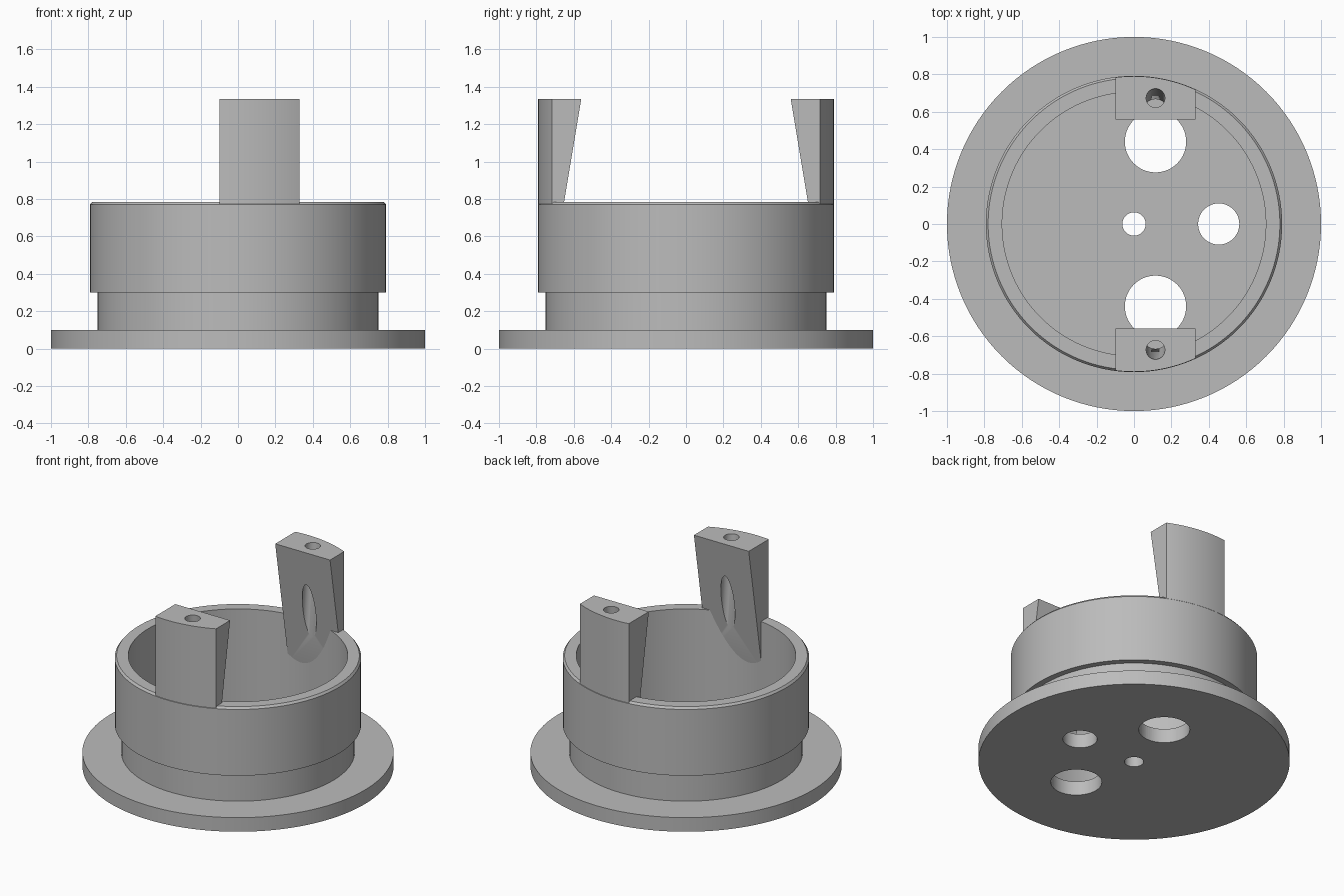
import bpy
import bmesh
import math
from mathutils import Matrix, Vector

cube = bpy.data.objects.get("Cube")
if cube:
    bpy.data.objects.remove(cube, do_unlink=True)

grey = bpy.data.materials.new("plain grey")
grey.use_nodes = True
colour = (0.5, 0.5, 0.5, 1)
grey.diffuse_color = colour
grey.node_tree.nodes["Principled BSDF"].inputs["Base Color"].default_value = colour


def finish(name, bm):
    bmesh.ops.recalc_face_normals(bm, faces=bm.faces)
    mesh = bpy.data.meshes.new(name)
    bm.to_mesh(mesh)
    bm.free()
    mesh.materials.append(grey)
    obj = bpy.data.objects.new(name, mesh)
    bpy.context.collection.objects.link(obj)
    return obj


def cylinder(name, radius, depth, centre, tilt=0, sides=64):
    bm = bmesh.new()
    matrix = Matrix.Translation(centre) @ Matrix.Rotation(tilt, 4, "X")
    bmesh.ops.create_cone(bm, cap_ends=True, segments=sides, radius1=radius,
                          radius2=radius, depth=depth, matrix=matrix)
    return finish(name, bm)


def activate(obj):
    bpy.ops.object.select_all(action="DESELECT")
    obj.select_set(True)
    bpy.context.view_layer.objects.active = obj


def boolean(obj, tool, operation):
    activate(obj)
    mod = obj.modifiers.new("cut", "BOOLEAN")
    mod.operation = operation
    mod.solver = "EXACT"
    mod.object = tool
    bpy.ops.object.modifier_apply(modifier=mod.name)
    bpy.data.objects.remove(tool, do_unlink=True)


def smooth(obj):
    activate(obj)
    bpy.ops.object.shade_smooth_by_angle(angle=math.radians(25))


# Flanged cup: one revolved profile with a neck groove and chamfered rim
profile = [(0, 0), (1, 0), (1, 0.1), (0.75, 0.1), (0.75, 0.3), (0.792, 0.3),
           (0.792, 0.77), (0.78, 0.785), (0.705, 0.785), (0.705, 0.1), (0, 0.1)]
bm = bmesh.new()
verts = [bm.verts.new((r, 0, z)) for r, z in profile]
edges = [bm.edges.new(pair) for pair in zip(verts, verts[1:])]
bmesh.ops.spin(bm, geom=verts + edges, cent=(0, 0, 0), axis=(0, 0, 1),
               angle=math.tau, steps=128, use_merge=False)
bmesh.ops.remove_doubles(bm, verts=bm.verts, dist=0.0001)
cup = finish("flanged_cup", bm)

# Round openings through the floor
for x, y, radius in [(0, 0, 0.062), (0.453, 0, 0.11),
                     (0.115, 0.44, 0.164), (0.115, -0.44, 0.164)]:
    boolean(cup, cylinder("floor_hole", radius, 0.3, (x, y, 0.05)), "DIFFERENCE")
smooth(cup)

# Two tapered posts, rounded outside and pierced by a slanted screw hole
LEFT, RIGHT, TOP = -0.1, 0.33, 1.335
wedge = [(0.56, TOP), (0.709, 0.44), (0.9, 0.44), (0.9, TOP)]
for name, side in (("front_post", -1), ("back_post", 1)):
    bm = bmesh.new()
    face = bm.faces.new([bm.verts.new((LEFT, side * y, z)) for y, z in wedge])
    out = bmesh.ops.extrude_face_region(bm, geom=[face])
    moved = [v for v in out["geom"] if isinstance(v, bmesh.types.BMVert)]
    bmesh.ops.translate(bm, verts=moved, vec=Vector((RIGHT - LEFT, 0, 0)))
    post = finish(name, bm)
    boolean(post, cylinder("outer_round", 0.79, 3, (0, 0, 1), sides=256), "INTERSECT")
    hole = cylinder("screw_hole", 0.05, 0.95, (0.115, side * 0.638, 0.93),
                    tilt=-side * math.radians(5), sides=48)
    boolean(post, hole, "DIFFERENCE")
    smooth(post)
